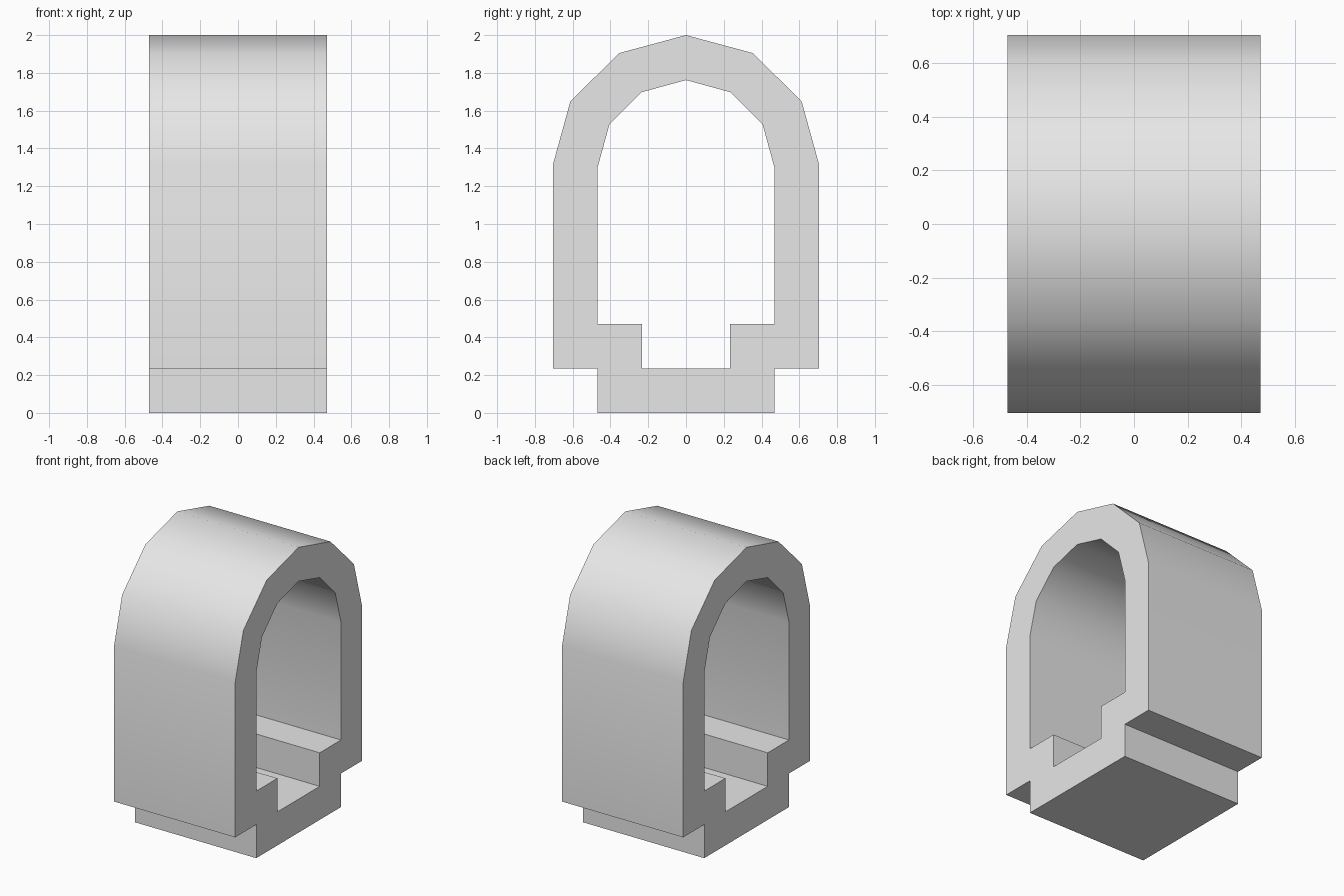
import bpy, bmesh, math

cube = bpy.data.objects.get("Cube")
if cube:
    bpy.data.objects.remove(cube, do_unlink=True)

HALF_WIDTH = 0.47

# Half outlines (y, z) from the crown down to the base; they pair point by point
OUTER = [(0, 2), (0.353, 1.905), (0.612, 1.65), (0.703, 1.32),
         (0.703, 0.235), (0.469, 0.235), (0.469, 0)]
INNER = [(0, 1.762), (0.234, 1.698), (0.406, 1.526), (0.469, 1.296),
         (0.469, 0.47), (0.234, 0.47), (0.234, 0.235)]


def mirrored(half):
    """Close a half outline across the centre line."""
    return half + [(-y, z) for y, z in reversed(half[1:])]


def make_material(name, color):
    mat = bpy.data.materials.new(name)
    mat.use_nodes = True
    mat.diffuse_color = color
    mat.node_tree.nodes["Principled BSDF"].inputs["Base Color"].default_value = color
    return mat


def ring_prism(name, outer, inner, half_width, mat):
    """Tube along x whose wall lies between two paired outlines."""
    bm = bmesh.new()
    loops = [[bm.verts.new((x, y, z)) for y, z in outline]
             for outline, x in ((outer, half_width), (outer, -half_width),
                                (inner, -half_width), (inner, half_width))]
    n = len(outer)
    # Outer skin, right end, inner skin, left end
    for k in range(4):
        a, b = loops[k], loops[(k + 1) % 4]
        for i in range(n):
            j = (i + 1) % n
            bm.faces.new((a[i], a[j], b[j], b[i]))
    bmesh.ops.recalc_face_normals(bm, faces=bm.faces)
    mesh = bpy.data.meshes.new(name)
    bm.to_mesh(mesh)
    bm.free()
    mesh.materials.append(mat)
    obj = bpy.data.objects.new(name, mesh)
    bpy.context.collection.objects.link(obj)
    return obj


# Arched tunnel with inner ledges and a narrower foot
grey = make_material("light_grey", (0.8, 0.8, 0.8, 1))
tunnel = ring_prism("arched_tunnel", mirrored(OUTER), mirrored(INNER), HALF_WIDTH, grey)

# Soft arch, crisp corners
bpy.ops.object.select_all(action='DESELECT')
tunnel.select_set(True)
bpy.context.view_layer.objects.active = tunnel
bpy.ops.object.shade_smooth_by_angle(angle=math.radians(35))
